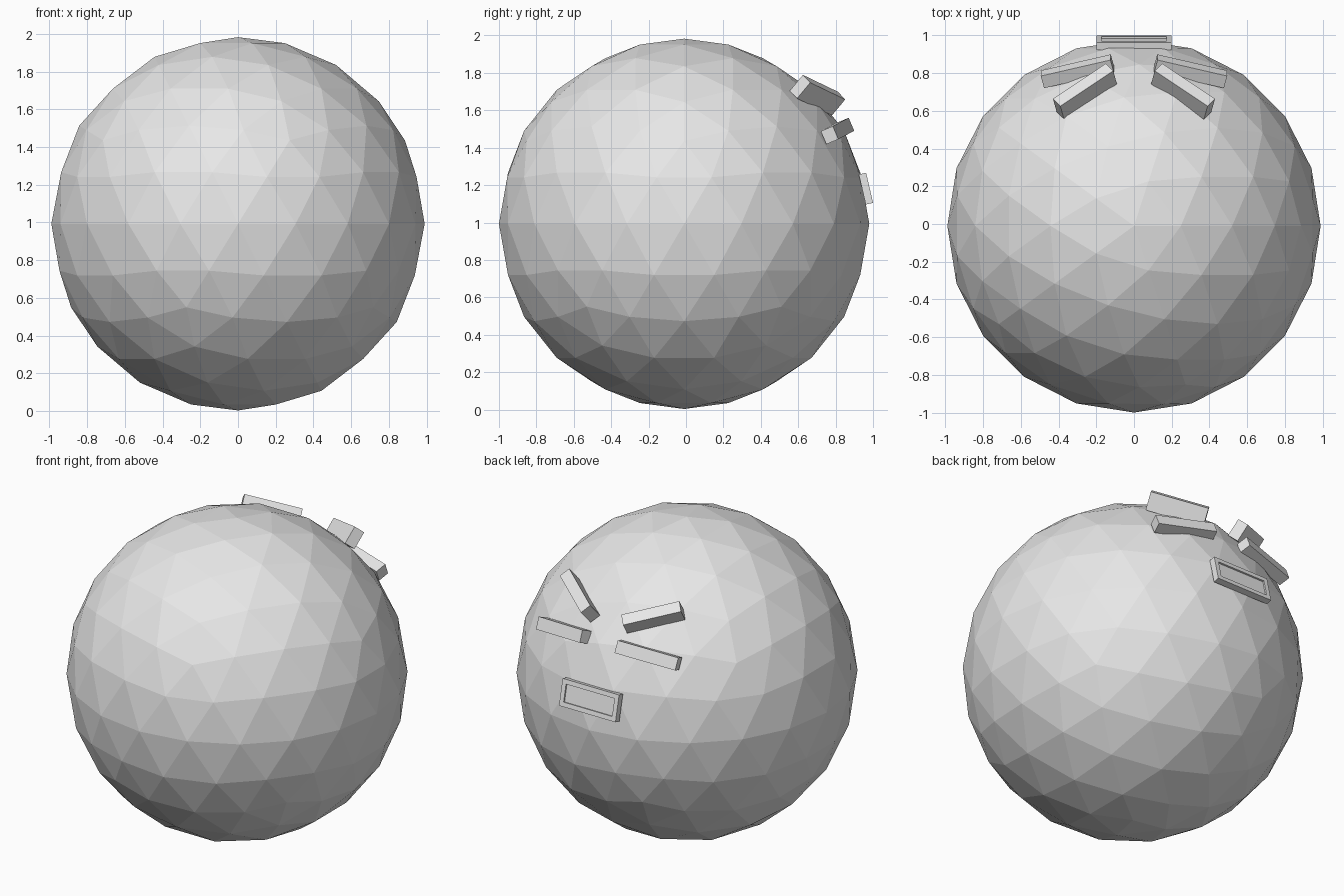
import bpy, bmesh
from mathutils import Matrix, Vector

if "Cube" in bpy.data.objects:
    bpy.data.objects.remove(bpy.data.objects["Cube"])

grey = bpy.data.materials.new("plain grey")
grey.diffuse_color = (0.8, 0.8, 0.8, 1)
grey.use_nodes = True
grey.node_tree.nodes["Principled BSDF"].inputs["Base Color"].default_value = grey.diffuse_color


def finish(bm, name, matrix):
    bmesh.ops.recalc_face_normals(bm, faces=bm.faces)
    mesh = bpy.data.meshes.new(name)
    bm.to_mesh(mesh)
    bm.free()
    mesh.transform(matrix)
    if matrix.determinant() < 0:
        mesh.flip_normals()
    mesh.materials.append(grey)
    obj = bpy.data.objects.new(name, mesh)
    bpy.context.collection.objects.link(obj)
    return obj


def frame(centre, along, outward):
    """Local x runs along the bar, local y points out of the ball."""
    x = Vector(along).normalized()
    y = Vector(outward)
    y = (y - x * y.dot(x)).normalized()
    z = x.cross(y)
    turn = Matrix((x, y, z)).transposed().to_4x4()
    return Matrix.Translation(centre) @ turn


def box(size):
    bm = bmesh.new()
    bmesh.ops.create_cube(bm, size=1)
    bmesh.ops.scale(bm, vec=size, verts=bm.verts)
    return bm


# Faceted ball
bm = bmesh.new()
bmesh.ops.create_icosphere(bm, subdivisions=3, radius=0.99)
finish(bm, "ball", Matrix.Translation((0, -0.01, 0.993)))

# Slanted brows and eyes, mirrored across x
mirror = Matrix.Scale(-1, 4, (1, 0, 0))
brow = frame((0.26, 0.703, 1.681), (-0.28, 0.187, -0.09), (0.02, 0.07, 0.085))
eye = frame((0.30, 0.810, 1.489), (-0.37, 0.085, 0.045), (0.019, 0.064, 0.027))
for side, flip in (("right", Matrix.Identity(4)), ("left", mirror)):
    finish(box((0.349, 0.112, 0.069)), side + "_brow", flip @ brow)
    finish(box((0.382, 0.072, 0.076)), side + "_eye", flip @ eye)

# Mouth bar with a shallow recessed panel on its outer face
bm = box((0.40, 0.04, 0.165))
outer = max(bm.faces, key=lambda f: f.calc_center_median().y)
bmesh.ops.inset_region(bm, faces=[outer], thickness=0.04)
panel = bmesh.ops.extrude_discrete_faces(bm, faces=[outer])["faces"][0]
bmesh.ops.translate(bm, verts=panel.verts, vec=(0, -0.01, 0))
finish(bm, "mouth", frame((0, 0.962, 1.181), (1, 0, 0), (0, 0.974, 0.225)))
